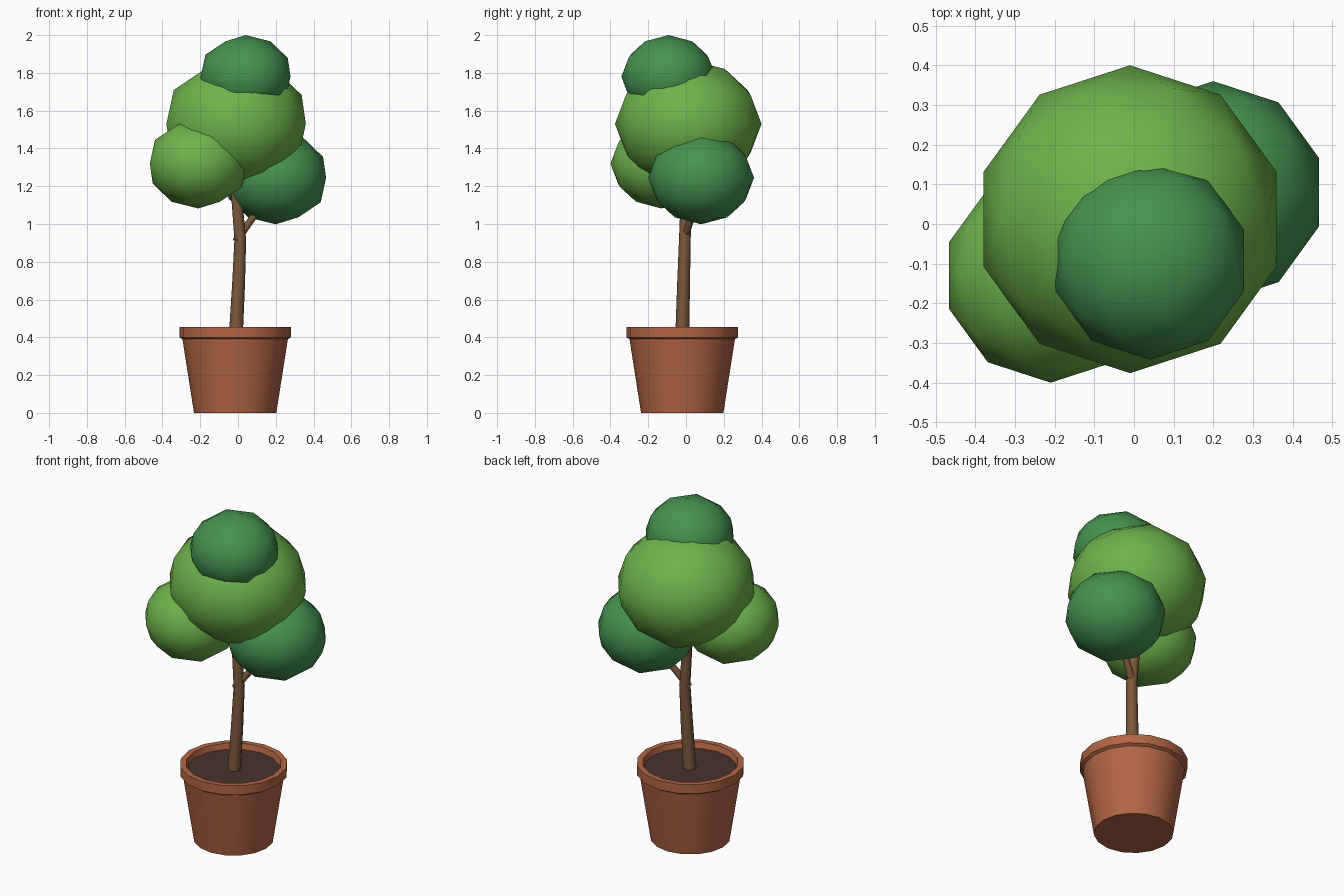
import bpy, bmesh, math
from mathutils import Vector

if "Cube" in bpy.data.objects:
    bpy.data.objects.remove(bpy.data.objects["Cube"])


def material(name, rgb):
    m = bpy.data.materials.new(name)
    m.diffuse_color = (*rgb, 1)
    m.use_nodes = True
    m.node_tree.nodes["Principled BSDF"].inputs["Base Color"].default_value = m.diffuse_color
    return m


LIGHT = material("light_leaf_green", (0.155, 0.45, 0.07))
DARK = material("dark_leaf_green", (0.06, 0.29, 0.08))
CLAY = material("terracotta", (0.45, 0.13, 0.06))
BARK = material("bark_brown", (0.2, 0.1, 0.045))
SOIL = material("dark_soil", (0.065, 0.033, 0.027))


def add_object(name, bm, mat, angle):
    bmesh.ops.recalc_face_normals(bm, faces=bm.faces)
    me = bpy.data.meshes.new(name)
    bm.to_mesh(me)
    bm.free()
    me.materials.append(mat)
    ob = bpy.data.objects.new(name, me)
    bpy.context.collection.objects.link(ob)
    bpy.ops.object.select_all(action='DESELECT')
    ob.select_set(True)
    bpy.context.view_layer.objects.active = ob
    bpy.ops.object.shade_smooth_by_angle(angle=math.radians(angle))
    return ob


def loft(bm, rings):
    """Skin a list of equal vertex rings and cap both ends."""
    loops = [[bm.verts.new(p) for p in ring] for ring in rings]
    for a, b in zip(loops, loops[1:]):
        for i in range(len(a)):
            j = (i + 1) % len(a)
            bm.faces.new((a[i], a[j], b[j], b[i]))
    bm.faces.new(loops[0][::-1])
    bm.faces.new(loops[-1])


def turned(name, profile, mat, sides=16, centre=(-0.015, -0.02)):
    bm = bmesh.new()
    loft(bm, [[(centre[0] + r * math.cos(math.tau * i / sides),
                centre[1] + r * math.sin(math.tau * i / sides), z)
               for i in range(sides)] for r, z in profile])
    return add_object(name, bm, mat, 35)


def limb(name, path, sides=8):
    """Tapered tube through (x, y, z, radius) stations."""
    pts = [Vector(p[:3]) for p in path]
    rings = []
    for i, p in enumerate(pts):
        d = (pts[min(i + 1, len(pts) - 1)] - pts[max(i - 1, 0)]).normalized()
        u = Vector((0, 1, 0)).cross(d).normalized()
        v = d.cross(u)
        rings.append([p + path[i][3] * (u * math.cos(math.tau * k / sides)
                                        + v * math.sin(math.tau * k / sides))
                      for k in range(sides)])
    bm = bmesh.new()
    loft(bm, rings)
    return add_object(name, bm, BARK, 50)


def leaf_clump(name, centre, radius, mat):
    bm = bmesh.new()
    bmesh.ops.create_icosphere(bm, subdivisions=2, radius=radius)
    for v in bm.verts:
        v.co.z *= 0.88
        v.co += Vector(centre)
    return add_object(name, bm, mat, 60)


# Pot with overhanging rim, filled with soil
turned("pot", [(0.218, 0), (0.279, 0.39), (0.295, 0.4), (0.295, 0.455),
               (0.262, 0.455), (0.25, 0.41)], CLAY)
turned("soil", [(0.25, 0.405), (0.253, 0.422)], SOIL)

# Gently bent trunk and one side branch
limb("trunk", [(-0.012, -0.02, 0.40, 0.037), (0.003, -0.013, 0.68, 0.034),
               (0.012, -0.006, 0.92, 0.031), (-0.008, 0.0, 1.15, 0.028),
               (-0.015, 0.005, 1.4, 0.025)])
limb("branch", [(-0.01, -0.015, 0.91, 0.02), (0.09, 0.035, 1.05, 0.018),
                (0.2, 0.08, 1.2, 0.014)])

# Foliage clumps
leaf_clump("main_foliage", (-0.01, 0.012, 1.53), 0.388, LIGHT)
leaf_clump("left_foliage", (-0.21, -0.13, 1.32), 0.27, LIGHT)
leaf_clump("right_foliage", (0.2, 0.08, 1.245), 0.28, DARK)
leaf_clump("top_foliage", (0.04, -0.092, 1.78), 0.25, DARK)
